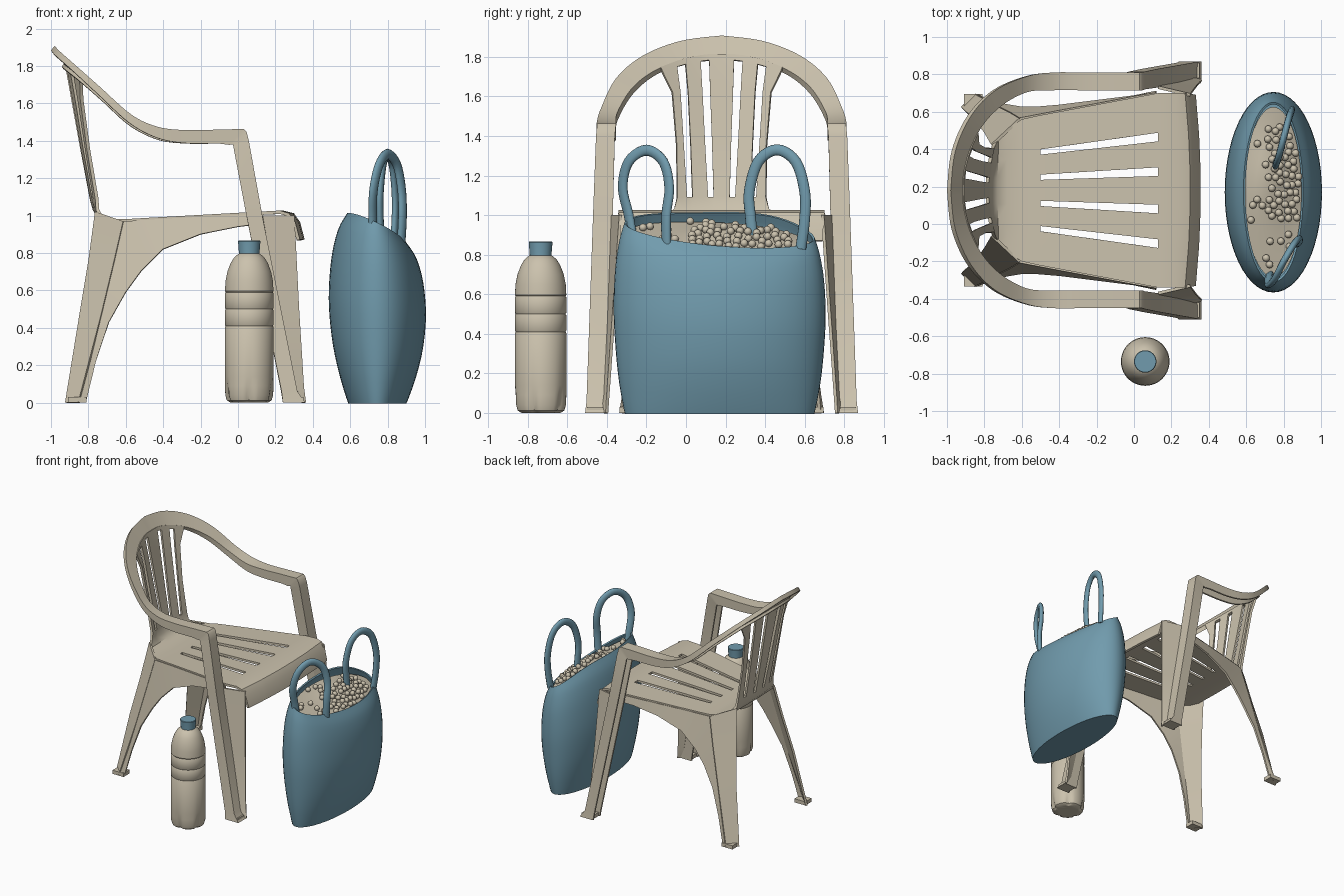
import bpy, bmesh, math, random
from mathutils import Vector, Matrix

if "Cube" in bpy.data.objects:
    bpy.data.objects.remove(bpy.data.objects["Cube"], do_unlink=True)
random.seed(4)
CY = 0.18          # chair centre line
BX, BY = 0.745, 0.17   # bag centre


def material(name, rgb):
    m = bpy.data.materials.new(name)
    m.use_nodes = True
    m.diffuse_color = (*rgb, 1)
    m.node_tree.nodes["Principled BSDF"].inputs["Base Color"].default_value = (*rgb, 1)
    return m


BEIGE = material("warm beige plastic", (0.60, 0.54, 0.42))
BLUE = material("dusty blue", (0.165, 0.33, 0.42))


def finish(name, bm, mat, thick=0, angle=35):
    bmesh.ops.recalc_face_normals(bm, faces=bm.faces)
    me = bpy.data.meshes.new(name)
    bm.to_mesh(me)
    bm.free()
    ob = bpy.data.objects.new(name, me)
    bpy.context.collection.objects.link(ob)
    me.materials.append(mat)
    bpy.ops.object.select_all(action='DESELECT')
    ob.select_set(True)
    bpy.context.view_layer.objects.active = ob
    if thick:
        mod = ob.modifiers.new("thickness", 'SOLIDIFY')
        mod.thickness = thick
        mod.offset = 0
        bpy.ops.object.modifier_apply(modifier=mod.name)
    bpy.ops.object.shade_smooth_by_angle(angle=math.radians(angle))
    return ob


def loft(name, rows, mat, wrap=False, caps=(), skip=lambda r, c: False, thick=0, angle=35):
    """Skin a list of equal-length point rows."""
    bm = bmesh.new()
    vs = [[bm.verts.new(p) for p in row] for row in rows]
    n = len(rows[0])
    for r in range(len(rows) - 1):
        for c in range(n if wrap else n - 1):
            if not skip(r, c):
                d = (c + 1) % n
                bm.faces.new((vs[r][c], vs[r][d], vs[r + 1][d], vs[r + 1][c]))
    for i in caps:
        bm.faces.new(vs[i])
    return finish(name, bm, mat, thick, angle)


def smooth_rows(rows, steps=6):
    """Catmull-Rom interpolation of rows of numbers."""
    out = []
    for i in range(len(rows) - 1):
        a, b, c, d = (rows[min(max(i + k, 0), len(rows) - 1)] for k in (-1, 0, 1, 2))
        for s in range(steps):
            t = s / steps
            out.append([0.5 * (2 * q + (r - p) * t + (2 * p - 5 * q + 4 * r - w) * t * t
                               + (3 * q - p - 3 * r + w) * t ** 3)
                        for p, q, r, w in zip(a, b, c, d)])
    return out + [list(rows[-1])]


# Armrests, front posts and top of the back: one continuous channel
# station: outer x, d, z / inner x, d, z / skirt x, z
post = [(.36, .69, 0, .36, .59, 0, -.12, 0),
        (.318, .683, .06, .315, .588, .06, -.085, 0),
        (.13, .65, 1.0, .13, .55, 1.0, -.085, 0),
        (.058, .635, 1.40, .058, .54, 1.40, -.085, -.02),
        (.045, .63, 1.45, .045, .535, 1.45, -.085, -.07),
        (.03, .63, 1.463, .03, .535, 1.463, -.075, -.085)]
arch = [(-.10, .63, 1.46, -.10, .535, 1.46, 0, -.075),
        (-.28, .63, 1.457, -.28, .535, 1.455, 0, -.07),
        (-.43, .63, 1.475, -.43, .535, 1.465, 0, -.06),
        (-.57, .61, 1.54, -.57, .525, 1.525, -.01, -.045),
        (-.74, .535, 1.69, -.71, .45, 1.645, -.015, -.035),
        (-.87, .40, 1.805, -.82, .33, 1.735, -.02, -.025),
        (-.955, .21, 1.88, -.89, .17, 1.79, -.02, -.025),
        (-.98, 0, 1.908, -.915, 0, 1.81, -.02, -.025)]


def channel(st, side, t=.014):
    o = Vector((st[0], CY + side * st[1], st[2]))
    i = Vector((st[3], CY + side * st[4], st[5]))
    d = Vector((st[6], 0, st[7]))
    u = (i - o).normalized() * t
    n = d.normalized() * t
    return [o, i, i + d, i + d - u, i - u + n, o + u + n, o + u + d, o + d]


half = post + smooth_rows(arch)
frame = [channel(s, 1) for s in half] + [channel(s, -1) for s in reversed(half[:-1])]
loft("arm_and_back_frame", frame, BEIGE, wrap=True, caps=(0, -1))

# Seat and slatted back: one sheet, slots left open
# row: x, z, half width, inner slot, outer slot, slot half width, bow
shell = [(-.922, 1.815, .31, .085, .205, .022, .85),
         (-.915, 1.785, .30, .085, .205, .022, .85),
         (-.885, 1.62, .25, .078, .19, .02, .8),
         (-.835, 1.35, .228, .066, .175, .018, .7),
         (-.785, 1.09, .225, .055, .162, .014, .6),
         (-.768, 1.03, .24, .055, .165, .014, .3),
         (-.735, .99, .28, .058, .17, .014, .1),
         (-.68, .973, .33, .06, .18, .014, 0),
         (-.60, .972, .38, .065, .195, .014, 0),
         (-.50, .978, .402, .07, .205, .014, 0),
         (.13, 1.013, .52, .10, .285, .023, 0),
         (.24, 1.018, .52, .10, .285, .023, -.06),
         (.295, 1.005, .52, .10, .285, .023, -.1),
         (.325, .96, .515, .10, .285, .023, -.1),
         (.348, .87, .51, .10, .285, .023, -.1)]
SLOT_ROWS = (1, 2, 3, 9)
rows = []
for x, z, e, s1, s2, w, bow in shell:
    h = [s1 - w, s1 + w, s2 - w, s2 + w, e]
    drop = .7 if z > 1.7 else 0
    rows.append([(x + bow * d * d, CY + d, z - drop * d * d) for d in [-k for k in reversed(h)] + h])
loft("seat_and_back_slats", rows, BEIGE, thick=.018,
     skip=lambda r, c: r in SLOT_ROWS and c in (1, 3, 5, 7))

# Side aprons, rear legs and front leg webs, mirrored
# apron row: lower x, d, z / upper x, d, z
apron = [(.12, .525, .955, .12, .515, 1.01), (0, .50, .94, 0, .495, 1.003),
         (-.2, .475, .90, -.2, .457, .992), (-.4, .45, .82, -.4, .42, .982),
         (-.52, .44, .70, -.61, .38, .968), (-.60, .44, .59, -.66, .41, .75),
         (-.69, .455, .43, -.73, .445, .46), (-.76, .475, .22, -.79, .475, .22),
         (-.815, .495, 0, -.85, .51, 0)]
# rear row: ridge x, d, z / back edge x, d, z
rear = [(-.61, .38, .968, -.76, .24, 1.02), (-.66, .41, .75, -.795, .30, .76),
        (-.73, .445, .46, -.845, .37, .46), (-.85, .51, 0, -.92, .44, 0)]
web = [(.13, .55, 1.0, .30, .51, 1.0), (.22, .57, .5, .325, .545, .5),
       (.305, .59, .08, .35, .575, .08), (.345, .60, 0, .36, .58, 0)]
for side, label in ((1, "left"), (-1, "right")):
    # the chair looks along +x, sides are named by +y and -y
    for part, table in (("apron_and_leg_side", apron), ("rear_leg_back", rear), ("front_leg_web", web)):
        strip = [[(r[0], CY + side * r[1], r[2]), (r[3], CY + side * r[4], r[5])] for r in table]
        loft(f"{label}_{part}", strip, BEIGE, thick=.016)
    # small gusset in each foot
    for part, fx, fd in (("front_foot", .30, .64), ("rear_foot", -.86, .475)):
        bm = bmesh.new()
        bmesh.ops.create_cube(bm, size=1, matrix=Matrix.Translation((fx, CY + side * fd, .015))
                              @ Matrix.Diagonal((.1, .08, .03, 1)))
        finish(f"{label}_{part}", bm, BEIGE)


# Bottle with grooves and a petal base
def lathe(name, profile, mat, lobes=False, seg=50):
    rings = []
    for r, z in profile:
        ring = []
        for k in range(seg):
            a = 2 * math.pi * k / seg
            dent = max(0, math.cos(5 * a)) ** 3 * max(0, 1 - z / .14) * .16 if lobes else 0
            q = r * (1 - dent)
            ring.append((.06 + q * math.sin(a), -.735 - q * math.cos(a), z))
        rings.append(ring)
    return loft(name, rings, mat, wrap=True, caps=(0, -1))


body = [(.10, 0), (.12, .012), (.128, .04), (.13, .09), (.13, .14)]
for g in (.41, .50, .59):
    body += [(.13, g - .006), (.126, g), (.13, g + .006)]
body += [(.127, .65), (.117, .70), (.10, .745), (.082, .775), (.065, .79), (.05, .80)]
lathe("bottle", body, BEIGE, lobes=True)
lathe("bottle_cap", [(.055, .785), (.055, .80), (.06, .862), (.057, .866)], BLUE)


# Bag: bulging oval sack with a slanted rim
def rim(a):
    return .92 - .08 * math.cos(a) - .04 * math.sin(a) + .03 * max(0, math.cos(a - 2.6)) ** 6


def oval(a_half, b_half, height, seg=56):
    pts = []
    for k in range(seg):
        a = 2 * math.pi * k / seg
        pts.append((BX + a_half * math.cos(a), BY + b_half * math.sin(a), height(a)))
    return pts


sack = smooth_rows([(.152, .475, 0), (.20, .502, .16), (.237, .52, .34), (.254, .53, .55),
                    (.24, .522, .76), (.205, .50, .91), (.155, .475, 1.0)], 4)
loft("bag", [oval(p, q, lambda a, f=f: f * rim(a)) for p, q, f in sack], BLUE,
     wrap=True, caps=(0,), thick=.012, angle=50)


# Contents: sloping fill and loose round pieces
def fill_z(u, v):
    mound = .05 * math.exp(-((v - .25) / .45) ** 2 - (u / .7) ** 2)
    return .885 - .075 * u - .035 * v + mound


fill = []
for f in (.96, .8, .6, .4, .2, .02):
    fill.append(oval(.16 * f, .475 * f,
                     lambda a, f=f: fill_z(f * math.cos(a), f * math.sin(a))))
loft("bag_filling", fill, BEIGE, wrap=True, caps=(-1,))

bm = bmesh.new()
placed = []
for k in range(2500):
    u, v = random.uniform(-.85, .85), random.uniform(-.85, .85)
    dense = -.2 < u and -.3 < v < .75
    if u * u + v * v > .75 or (not dense and random.random() > .02):
        continue
    p = Vector((BX + .16 * u, BY + .475 * v, fill_z(u, v) + .014))
    if all((p - q).length > .034 for q in placed):
        placed.append(p)
        bmesh.ops.create_icosphere(bm, subdivisions=2, radius=.02, matrix=Matrix.Translation(p))
finish("loose_pieces", bm, BEIGE, angle=60)

# Looped handles
loops = {"right_handle": [(.725, -.27, .88), (.72, -.29, 1.0), (.725, -.32, 1.14), (.755, -.29, 1.27),
                          (.80, -.20, 1.328), (.85, -.115, 1.27), (.875, -.085, 1.14),
                          (.88, -.10, 1.0), (.872, -.10, .85)],
         "left_handle": [(.83, .58, .83), (.84, .60, .98), (.84, .60, 1.12), (.825, .555, 1.27),
                         (.80, .46, 1.33), (.775, .365, 1.27), (.76, .32, 1.12),
                         (.76, .325, 1.0), (.765, .34, .86)]}
for name, pts in loops.items():
    path = [Vector(p) for p in smooth_rows(pts, 5)]
    across = (path[-1] - path[0]).cross(Vector((0, 0, 1))).normalized()
    rings = []
    for i, p in enumerate(path):
        along = (path[min(i + 1, len(path) - 1)] - path[max(i - 1, 0)]).normalized()
        out = along.cross(across).normalized()
        flat = along.cross(out)
        rings.append([p + out * .028 * math.cos(a) + flat * .018 * math.sin(a)
                      for a in (2 * math.pi * k / 12 for k in range(12))])
    loft(name, rings, BLUE, wrap=True, caps=(0, -1), angle=60)
